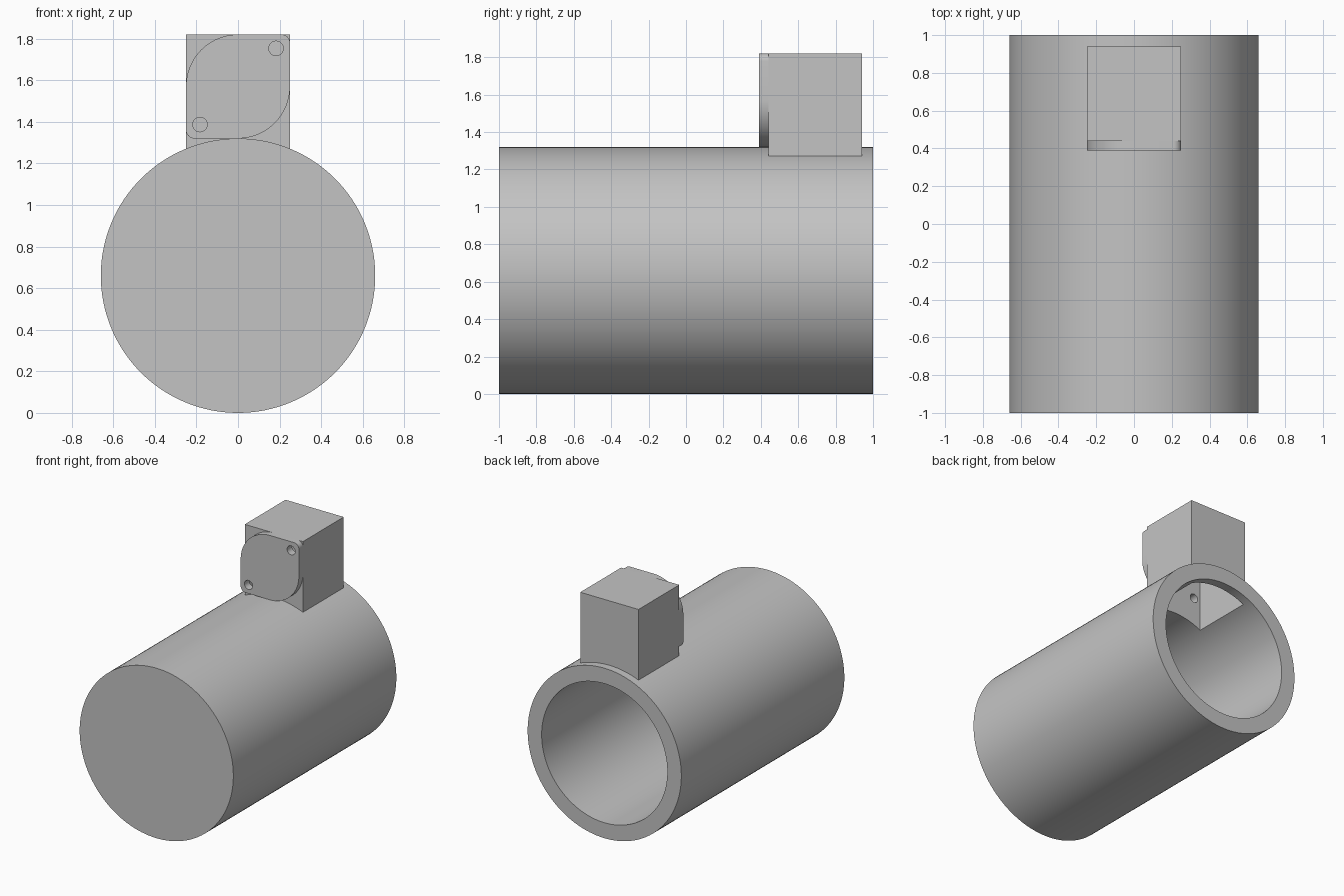
import bpy, bmesh, math
from mathutils import Matrix, Vector

cube = bpy.data.objects.get("Cube")
if cube:
    bpy.data.objects.remove(cube, do_unlink=True)

grey = bpy.data.materials.new("plain grey")
grey.use_nodes = True
grey.diffuse_color = (0.55, 0.55, 0.55, 1)
grey.node_tree.nodes["Principled BSDF"].inputs["Base Color"].default_value = grey.diffuse_color

RADIUS, BORE = 0.66, 0.54
HALF, WALL = 0.25, 0.01
BOX_FRONT, BOX_BACK, BOX_TOP = 0.44, 0.94, 1.82
LID_FRONT, LID_Z = 0.39, 1.57


def add_object(name, bm):
    bmesh.ops.recalc_face_normals(bm, faces=bm.faces)
    mesh = bpy.data.meshes.new(name)
    bm.to_mesh(mesh)
    bm.free()
    mesh.materials.append(grey)
    obj = bpy.data.objects.new(name, mesh)
    bpy.context.collection.objects.link(obj)
    return obj


def box(name, x0, x1, y0, y1, z0, z1):
    bm = bmesh.new()
    size = Matrix.Diagonal((x1 - x0, y1 - y0, z1 - z0, 1))
    centre = Matrix.Translation(((x0 + x1) / 2, (y0 + y1) / 2, (z0 + z1) / 2))
    bmesh.ops.create_cube(bm, size=1, matrix=centre @ size)
    return add_object(name, bm)


def cylinder(name, radius, x, z, y0, y1, sides):
    bm = bmesh.new()
    place = Matrix.Translation((x, (y0 + y1) / 2, z)) @ Matrix.Rotation(math.pi / 2, 4, "X")
    bmesh.ops.create_cone(bm, cap_ends=True, segments=sides, radius1=radius,
                          radius2=radius, depth=y1 - y0, matrix=place)
    return add_object(name, bm)


def cut(obj, cutters):
    for cutter in cutters:
        cutter.hide_render = True
        mod = obj.modifiers.new("cut", "BOOLEAN")
        mod.operation = "DIFFERENCE"
        mod.solver = "EXACT"
        mod.object = cutter
    bpy.ops.object.select_all(action="DESELECT")
    bpy.context.view_layer.objects.active = obj
    obj.select_set(True)
    for mod in list(obj.modifiers):
        bpy.ops.object.modifier_apply(modifier=mod.name)
    bpy.ops.object.shade_smooth_by_angle(angle=math.radians(30))


def lid_plate():
    # Square plate: broad rounding on one diagonal, tight rounding on the other
    corners = [(1, 1, 0.04), (-1, 1, HALF), (-1, -1, 0.04), (1, -1, HALF)]
    bm = bmesh.new()
    ring = []
    for i, (sx, sz, r) in enumerate(corners):
        steps = 24 if r == HALF else 8
        for k in range(steps + 1):
            a = math.pi / 2 * (i + k / steps)
            ring.append(bm.verts.new((sx * (HALF - r) + r * math.cos(a), LID_FRONT,
                                      LID_Z + sz * (HALF - r) + r * math.sin(a))))
    face = bm.faces.new(ring)
    made = bmesh.ops.extrude_face_region(bm, geom=[face])["geom"]
    bmesh.ops.translate(bm, vec=Vector((0, BOX_FRONT - LID_FRONT, 0)),
                        verts=[v for v in made if isinstance(v, bmesh.types.BMVert)])
    return add_object("lid", bm)


# Main parts
barrel = cylinder("barrel", RADIUS, 0, RADIUS, -1, 1, 128)
housing = box("housing", -HALF, HALF, BOX_FRONT, BOX_BACK, 1.22, BOX_TOP)
lid = lid_plate()

# Cutters: barrel bore, housing hollow that opens into the bore, screw holes
bore = cylinder("bore_cutter", BORE, 0, RADIUS, -0.88, 1.2, 128)
hollow = box("hollow_cutter", -HALF + WALL, HALF - WALL, BOX_FRONT + WALL,
             BOX_BACK - WALL, RADIUS, BOX_TOP - WALL)
holes = [cylinder("hole_cutter", 0.035, s * 0.183, LID_Z + s * 0.183, 0.3, 0.5, 24)
         for s in (-1, 1)]

cut(barrel, [bore, hollow])
cut(housing, [hollow] + holes)
cut(lid, holes)

for cutter in [bore, hollow] + holes:
    bpy.data.objects.remove(cutter, do_unlink=True)
